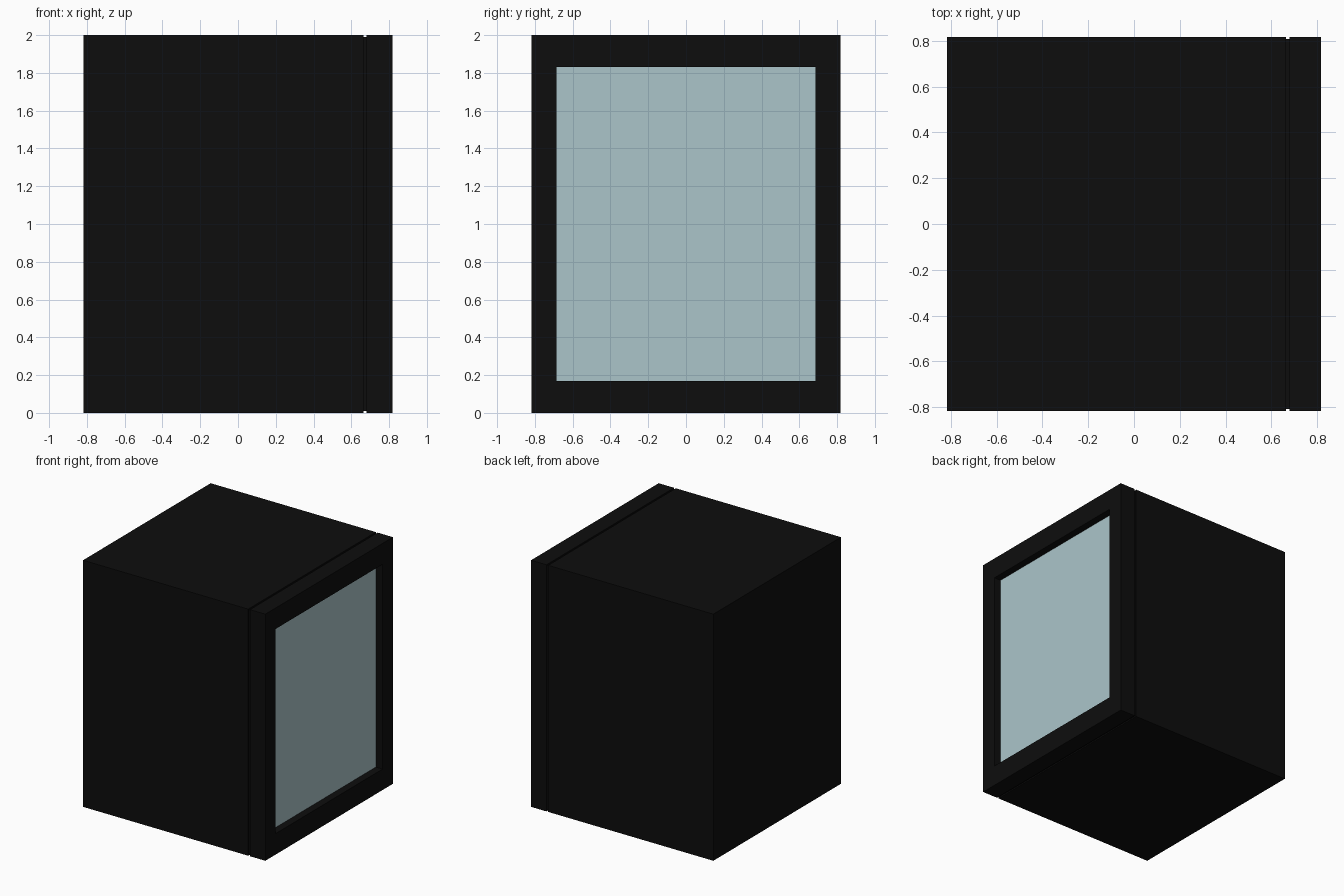
import bpy, bmesh

if "Cube" in bpy.data.objects:
    bpy.data.objects.remove(bpy.data.objects["Cube"])


def material(name, rgb):
    m = bpy.data.materials.new(name)
    m.diffuse_color = (*rgb, 1.0)
    m.use_nodes = True
    m.node_tree.nodes["Principled BSDF"].inputs["Base Color"].default_value = m.diffuse_color
    return m


BLACK = material("matte black", (0.004, 0.004, 0.004))
GLASS = material("pale blue glass", (0.41, 0.56, 0.59))


def box(name, x, y, z, mat):
    """Box from (min, max) pairs on each axis."""
    bm = bmesh.new()
    bmesh.ops.create_cube(bm, size=1)
    for v in bm.verts:
        for i, (lo, hi) in enumerate((x, y, z)):
            v.co[i] = lo if v.co[i] < 0 else hi
    mesh = bpy.data.meshes.new(name)
    bm.to_mesh(mesh)
    bm.free()
    mesh.materials.append(mat)
    ob = bpy.data.objects.new(name, mesh)
    bpy.context.collection.objects.link(ob)
    return ob


W = 0.818            # half width and depth
GAP = (0.664, 0.68)  # seam between cabinet and door
INSET = 0.01         # how far the seal sits inside the seam
WY, WZ = 0.685, (0.17, 1.83)  # window opening
GLASS_X = 0.757

# Cabinet and the recessed door seal
box("cabinet", (-W, GAP[0]), (-W, W), (0, 2), BLACK)
box("door_seal", GAP, (-W + INSET, W - INSET), (INSET, 2 - INSET), BLACK)

# Door frame: a slab whose outer face is inset to the window and pushed in
door = box("door_frame", (GAP[1], W), (-W, W), (0, 2), BLACK)
bm = bmesh.new()
bm.from_mesh(door.data)
outer = max(bm.faces, key=lambda f: f.calc_center_median().x)
bmesh.ops.inset_region(bm, faces=[outer], thickness=0.1)
for v in outer.verts:
    v.co.y = WY if v.co.y > 0 else -WY
    v.co.z = WZ[1] if v.co.z > 1 else WZ[0]
pane = bmesh.ops.extrude_discrete_faces(bm, faces=[outer])["faces"][0]
for v in pane.verts:
    v.co.x = GLASS_X

# Glass is the floor of the recess
door.data.materials.append(GLASS)
pane.material_index = 1
bmesh.ops.recalc_face_normals(bm, faces=bm.faces)
bm.to_mesh(door.data)
bm.free()
